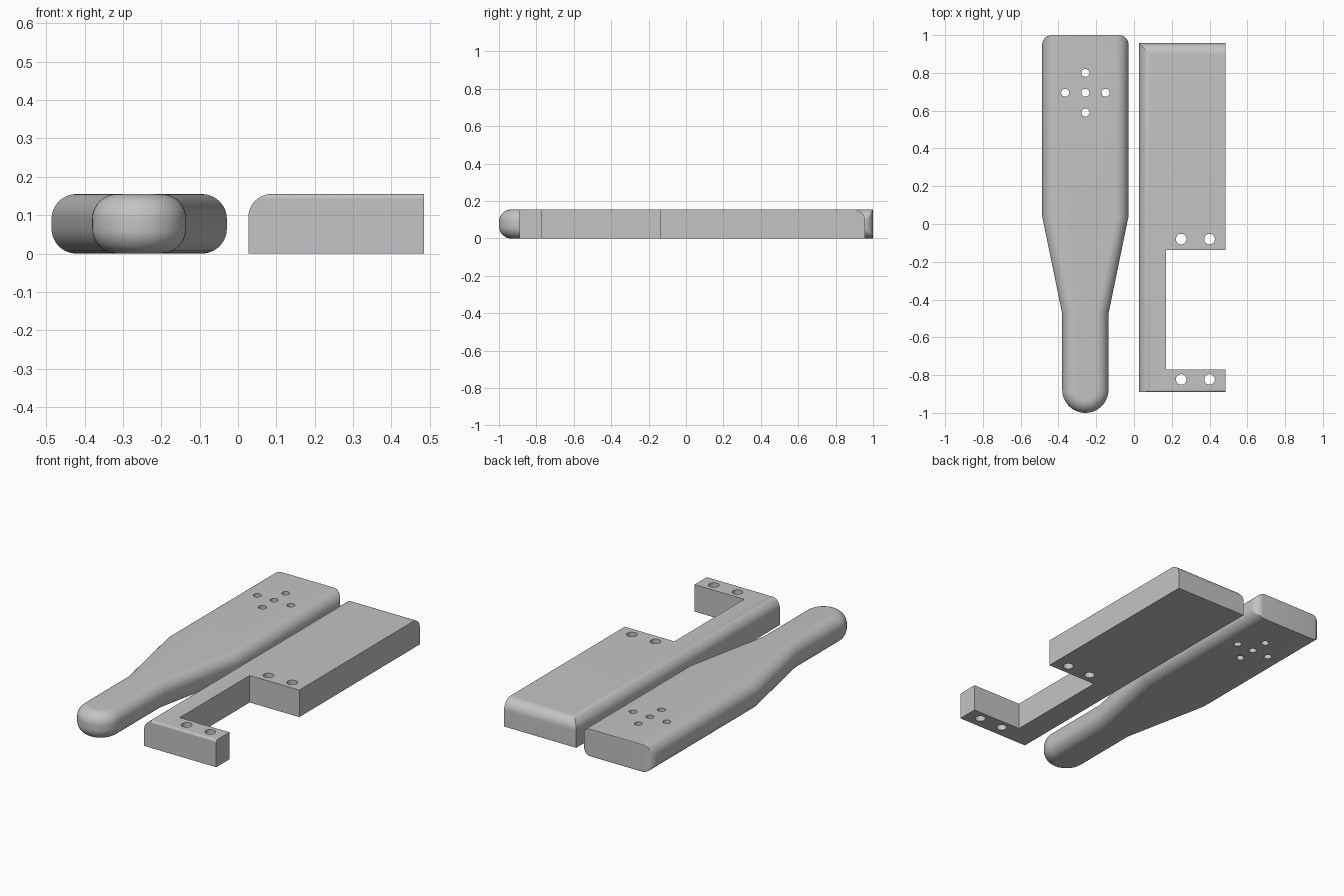
import bpy, bmesh, math

if "Cube" in bpy.data.objects:
    bpy.data.objects.remove(bpy.data.objects["Cube"])

H = 0.155          # thickness of both parts
PX = -0.2575       # paddle centre line

grey = bpy.data.materials.new("plain_grey")
grey.diffuse_color = (0.55, 0.55, 0.55, 1)
grey.use_nodes = True
grey.node_tree.nodes["Principled BSDF"].inputs["Base Color"].default_value = grey.diffuse_color


def inset(z, r):
    """Inset of a top-edge fillet of radius r at height z."""
    t = max(0.0, z - (H - r))
    return r - math.sqrt(max(0.0, r * r - t * t))


def loft(name, heights, outline):
    """Stack outlines (same point count) at the given heights and cap them."""
    bm = bmesh.new()
    rings = [[bm.verts.new((x, y, z)) for x, y in outline(z)] for z in heights]
    n = len(rings[0])
    for a, b in zip(rings, rings[1:]):
        for i in range(n):
            j = (i + 1) % n
            bm.faces.new((a[i], a[j], b[j], b[i]))
    bm.faces.new(rings[0][::-1])
    bm.faces.new(rings[-1])
    bmesh.ops.recalc_face_normals(bm, faces=bm.faces)
    me = bpy.data.meshes.new(name)
    bm.to_mesh(me)
    bm.free()
    me.materials.append(grey)
    ob = bpy.data.objects.new(name, me)
    bpy.context.collection.objects.link(ob)
    return ob


def drill(ob, centres, r):
    """Cut vertical through holes, then shade smooth with sharp edges."""
    bm = bmesh.new()
    for x, y in centres:
        res = bmesh.ops.create_cone(bm, cap_ends=True, segments=32,
                                    radius1=r, radius2=r, depth=H * 2)
        bmesh.ops.translate(bm, verts=res["verts"], vec=(x, y, H / 2))
    me = bpy.data.meshes.new("hole_cutter")
    bm.to_mesh(me)
    bm.free()
    me.materials.append(grey)
    cutter = bpy.data.objects.new("hole_cutter", me)
    cutter.hide_render = True
    bpy.context.collection.objects.link(cutter)
    mod = ob.modifiers.new("holes", 'BOOLEAN')
    mod.operation = 'DIFFERENCE'
    mod.solver = 'EXACT'
    mod.object = cutter
    bpy.ops.object.select_all(action='DESELECT')
    ob.select_set(True)
    bpy.context.view_layer.objects.active = ob
    bpy.ops.object.modifier_apply(modifier=mod.name)
    bpy.data.objects.remove(cutter, do_unlink=True)
    bpy.ops.object.shade_smooth_by_angle(angle=math.radians(30))


# Paddle: wide blade, taper, round-nosed handle; long edges filleted top and bottom
R = 0.065
WIDE, NARROW, CORNER = 0.2285, 0.1225, 0.05


def paddle_outline(z):
    d = inset(max(z, H - z), R)
    half = []
    for i in range(13):                      # rounded nose
        a = math.pi / 2 * i / 12
        rr = NARROW - d
        half.append((rr * math.sin(a), -1 + NARROW - rr * math.cos(a)))
    half += [(NARROW - d, -0.475), (WIDE - d, 0.04)]
    for i in range(13):                      # back corner, flat end
        a = math.pi / 2 * i / 12
        half.append((min(WIDE - d, WIDE - CORNER + CORNER * math.cos(a)),
                     1 - CORNER + CORNER * math.sin(a)))
    left = [(-x, y) for x, y in half[:0:-1]]
    return [(PX + x, y) for x, y in half + left]


arc = [R * math.sin(math.pi / 2 * i / 10) for i in range(11)]
levels = [R - a for a in arc[::-1]] + [H - R + a for a in arc]
paddle = loft("paddle", levels, paddle_outline)
drill(paddle, [(PX, 0.80), (PX, 0.59), (PX, 0.695),
               (PX - 0.107, 0.695), (PX + 0.107, 0.695)], 0.021)

# Bracket: slab with a notch; left and back top edges filleted, front edge eased
RB, RF = 0.06, 0.012


def bracket_outline(z):
    d, f = inset(z, RB), inset(z, RF)
    x0, x1, xn = 0.027 + d, 0.485, 0.17
    y0, y1 = -0.89 + f, 0.957 - d
    return [(x0, y0), (x1, y0), (x1, -0.77), (xn, -0.77),
            (xn, -0.137), (x1, -0.137), (x1, y1), (x0, y1)]


levels = {0.0}
for r in (RB, RF):
    levels |= {round(H - r + r * math.sin(math.pi / 2 * i / 10), 5) for i in range(11)}
bracket = loft("bracket", sorted(levels), bracket_outline)
drill(bracket, [(x, y) for x in (0.25, 0.40) for y in (-0.08, -0.823)], 0.028)
